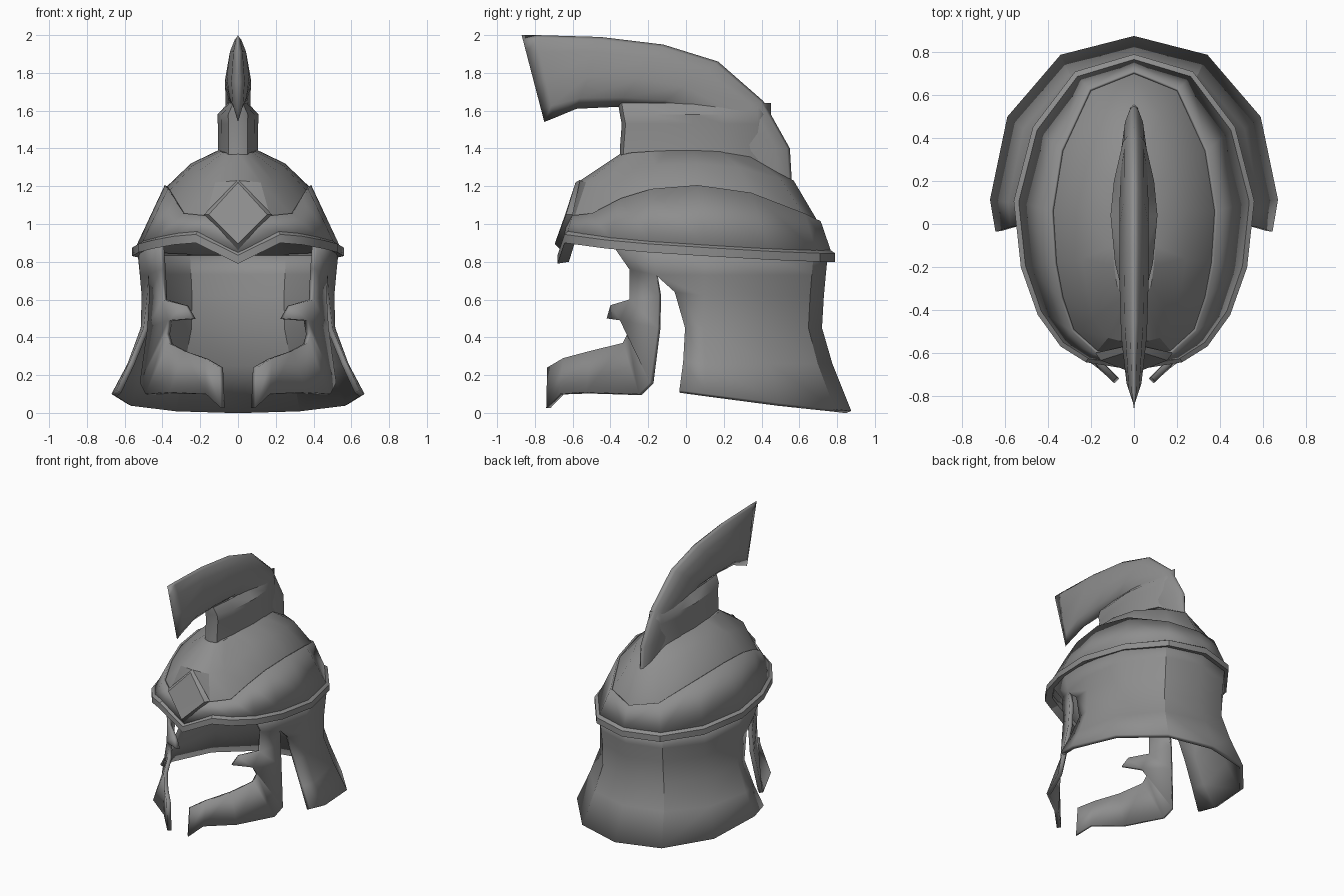
import bpy, bmesh, math
from mathutils import Vector

cube = bpy.data.objects.get("Cube")
if cube:
    bpy.data.objects.remove(cube, do_unlink=True)

# One plain metal colour
steel = bpy.data.materials.new("grey_steel")
steel.use_nodes = True
grey = (0.27, 0.27, 0.27, 1)
steel.diffuse_color = grey
bsdf = steel.node_tree.nodes["Principled BSDF"]
bsdf.inputs["Base Color"].default_value = grey
bsdf.inputs["Roughness"].default_value = 0.6


def build(name, grids, thickness=0, offset=-1, smooth=30):
    """Skin rows of points on the left half, then mirror and thicken."""
    bm = bmesh.new()
    for rows in grids:
        vs = [[bm.verts.new(p) for p in row] for row in rows]
        for low, high in zip(vs, vs[1:]):
            for c in range(len(low) - 1):
                bm.faces.new((low[c], high[c], high[c + 1], low[c + 1]))
    bmesh.ops.remove_doubles(bm, verts=bm.verts, dist=0.001)
    mesh = bpy.data.meshes.new(name)
    bm.to_mesh(mesh)
    bm.free()
    ob = bpy.data.objects.new(name, mesh)
    bpy.context.collection.objects.link(ob)
    mesh.materials.append(steel)
    mirror = ob.modifiers.new("mirror", 'MIRROR')
    mirror.use_clip = True
    if thickness:
        solid = ob.modifiers.new("thickness", 'SOLIDIFY')
        solid.thickness = thickness
        solid.offset = offset
        solid.use_even_offset = False
    bpy.ops.object.select_all(action='DESELECT')
    bpy.context.view_layer.objects.active = ob
    ob.select_set(True)
    bpy.ops.object.shade_smooth_by_angle(angle=math.radians(smooth))
    return ob


# Egg-shaped plan, from the back centre round to the front centre
PLAN = [(0, 1), (.49, .89), (.84, .54), (1, .07), (.94, -.35),
        (.8, -.65), (.61, -.85), (.4, -.95), (0, -1)]
BRIM_Z = [.8, .8, .81, .83, .85, .87, .89, .9, .79]


def ring(width, front, back, lift):
    mid, half = (front + back) / 2, (back - front) / 2
    return [(x * width, mid + y * half, z + lift)
            for (x, y), z in zip(PLAN, BRIM_Z)]


# Dome: base ring, edge of the band, shoulder, crown
base = ring(.525, -.65, .755, .05)
edge = [(0, .7, 1.01), (.2, .62, 1.05), (.33, .34, 1.16), (.375, .06, 1.2),
        (.36, -.18, 1.18), (.33, -.34, 1.13), (.28, -.49, 1.05),
        (.17, -.59, 1.04), (0, -.63, 1)]
shoulder = [(0, .57, 1.23), (.13, .5, 1.24), (.22, .28, 1.3),
            (.25, .06, 1.32), (.24, -.16, 1.31), (.22, -.3, 1.27),
            (.19, -.44, 1.22), (.12, -.53, 1.22), (0, -.56, 1.23)]
crown = [(x * .42, y * .65, 1.34 + .1 * x / .5) for x, y, z in shoulder]
crown[-1] = (0, -.35, 1.37)
ridge = [(0, y, max(z, 1.37)) for x, y, z in crown]
ridge[0] = crown[0]
build("dome", [[base, edge, shoulder, crown, ridge]], .03)

# Raised band around the lower dome
build("dome_band", [[base, edge]], .014, 1)

# Brim: box section swept around the dome
brim = [ring(.52, -.62, .74, .01), ring(.56, -.68, .79, 0),
        ring(.56, -.68, .79, .045), ring(.525, -.655, .76, .065),
        ring(.51, -.62, .73, .06), ring(.52, -.62, .74, .01)]
build("brim", [brim])

# Neck guard: flares at the bottom, ends in a curved front edge
GUARD = [(0, 1), (.51, .9), (.88, .57), (1, .13)]


def guard_row(width, back, zs, end):
    return [(x * width, y * back, z)
            for (x, y), z in zip(GUARD, zs)] + [end]


guard = [
    guard_row(.67, .875, [.01, .02, .05, .1], (.645, -.035, .12)),
    guard_row(.585, .775, [.26] * 4, (.575, -.015, .27)),
    guard_row(.515, .72, [.45] * 4, (.5, -.005, .45)),
    guard_row(.51, .73, [.62] * 4, (.48, -.06, .64)),
    guard_row(.52, .74, [.73] * 4, (.475, -.16, .73)),
    guard_row(.53, .75, [.83] * 4, (.5, -.16, .87)),
]

# Cheek guards: strip from the chin back and up to the brim, plus a spur
cheek = [
    [(.09, -.74, .025), (.1, -.735, .24)],
    [(.17, -.67, .1), (.18, -.65, .29)],
    [(.36, -.53, .11), (.29, -.5, .33)],
    [(.49, -.25, .1), (.37, -.335, .37)],
    [(.52, -.19, .16), (.385, -.31, .42)],
    [(.48, -.15, .45), (.37, -.35, .49)],
    [(.47, -.145, .62), (.4, -.3, .6)],
    [(.475, -.16, .73), (.41, -.3, .76)],
    [(.5, -.16, .87), (.42, -.39, .89)],
]
spur = [[cheek[5][1], (.24, -.42, .5)], [cheek[6][1], (.28, -.4, .57)]]
build("neck_and_cheek_guards", [guard, cheek, spur], .03)

# Crest plume: lens sections between an underside point and a top point
SECTION = [(0, 0), (.75, .15), (1, .45), (.7, .8), (.3, .96), (0, 1)]


def crest_row(low, top, width):
    low, top = Vector((0, *low)), Vector((0, *top))
    return [low.lerp(top, t) + Vector((w * width, 0, 0)) for w, t in SECTION]


plume = [
    crest_row((-.75, 1.54), (-.87, 2), 0),
    crest_row((-.7, 1.56), (-.79, 2), .035),
    crest_row((-.58, 1.61), (-.45, 1.99), .06),
    crest_row((-.37, 1.62), (-.12, 1.95), .068),
    crest_row((-.15, 1.62), (.17, 1.86), .068),
    crest_row((.08, 1.56), (.41, 1.65), .065),
    crest_row((.17, 1.42), (.55, 1.4), .06),
    crest_row((.2, 1.25), (.56, 1.23), .05),
    crest_row((.25, 1.1), (.6, 1.08), .04),
]
build("crest_plume", [plume], smooth=50)

# Crest stem: tapered saddle between the crown and the plume
STEM = [(.45, 0), (.38, .05), (.2, .09), (.04, .105),
        (-.18, .085), (-.33, .05), (-.35, 0)]


def stem_row(z, scale, shift):
    return [(w * scale, y + (shift if y < -.3 else 0), z) for y, w in STEM]


build("crest_stem", [[stem_row(1.28, 1.1, 0), stem_row(1.4, 1, 0),
                      stem_row(1.53, 1.02, .01), stem_row(1.58, 1.04, 0),
                      stem_row(1.64, .5, -.01)]], smooth=40)

# Diamond brow plate with bevelled rim
outer = [(0, -.66, .86), (.18, -.6, 1.05), (0, -.56, 1.235)]
front = [(0, -.695, .895), (.155, -.635, 1.05), (0, -.585, 1.22)]
axis = [(0, -.695, .895), (0, -.64, 1.05), (0, -.585, 1.22)]
build("brow_diamond", [[axis, front, outer]], smooth=15)
